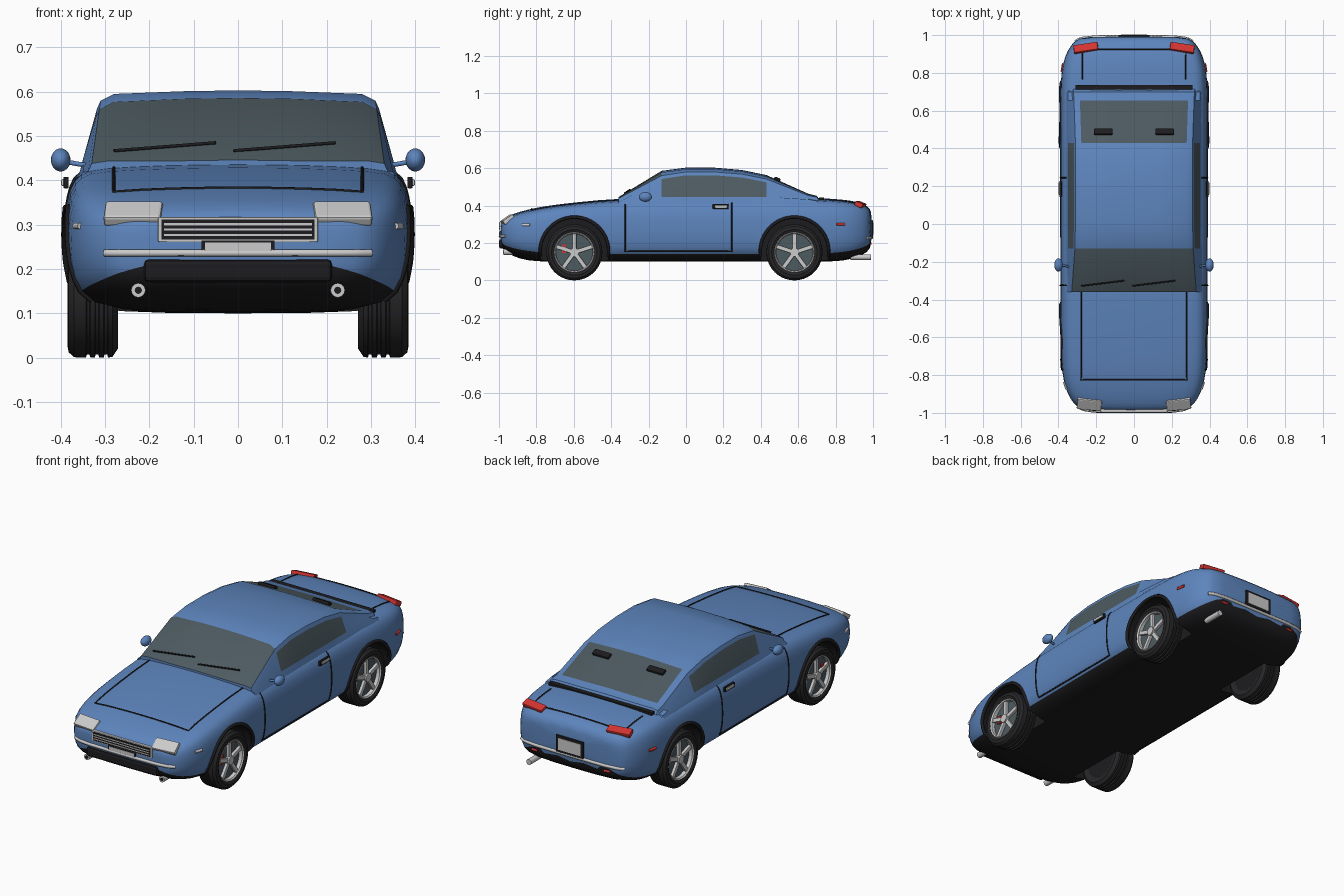
import bpy, bmesh, math
from mathutils import Vector, Euler
from mathutils.bvhtree import BVHTree

if "Cube" in bpy.data.objects:
    bpy.data.objects.remove(bpy.data.objects["Cube"])


def material(name, r, g, b):
    m = bpy.data.materials.new(name)
    m.use_nodes = True
    m.diffuse_color = (r, g, b, 1)
    m.node_tree.nodes["Principled BSDF"].inputs["Base Color"].default_value = (r, g, b, 1)
    return m


blue = material("blue paint", .11, .235, .51)
black = material("black trim", .012, .012, .014)
rubber = material("tyre rubber", .02, .02, .022)
glass = material("slate glass", .075, .105, .12)
silver = material("silver", .6, .6, .6)
red = material("red lens", .65, .035, .03)
SIDES = ((1, "left"), (-1, "right"))


def finish(obj, angle=35):
    bpy.ops.object.select_all(action='DESELECT')
    obj.select_set(True)
    bpy.context.view_layer.objects.active = obj
    bpy.ops.object.shade_smooth_by_angle(angle=math.radians(angle))
    return obj


def mesh_object(name, verts, faces, mats, slots=None):
    me = bpy.data.meshes.new(name)
    me.from_pydata(verts, [], faces)
    for m in mats:
        me.materials.append(m)
    if slots:
        me.polygons.foreach_set("material_index", slots)
    bm = bmesh.new()
    bm.from_mesh(me)
    bmesh.ops.recalc_face_normals(bm, faces=bm.faces)
    bm.to_mesh(me)
    bm.free()
    obj = bpy.data.objects.new(name, me)
    bpy.context.collection.objects.link(obj)
    return obj


def loft(name, sections, mats, rule):
    """Skin mirrored half sections (y, [(x, z), ...]); rule(segment, row) picks the slot."""
    verts, faces, slots = [], [], []
    for y, half in sections:
        ring = half + [(-x, z) for x, z in reversed(half[1:-1])]
        verts += [(x, y, z) for x, z in ring]
    n = len(ring)
    for j in range(len(sections) - 1):
        for k in range(n):
            l = (k + 1) % n
            faces.append((j * n + k, j * n + l, (j + 1) * n + l, (j + 1) * n + k))
            slots.append(rule(j, min(k, n - 1 - k)))
    faces += [tuple(range(n)), tuple(range(len(verts) - n, len(verts)))]
    return mesh_object(name, verts, faces, mats, slots + [0, 0])


def lathe(name, profile, loc, side, mat, steps=40):
    """Turn an (x, radius) profile about the axle."""
    verts, faces, n = [], [], len(profile)
    for i in range(steps):
        a = i * math.tau / steps
        verts += [(loc[0] + side * x, loc[1] + r * math.cos(a), loc[2] + r * math.sin(a)) for x, r in profile]
    for i in range(steps):
        o, p = i * n, (i + 1) % steps * n
        faces += [(o + k, o + k + 1, p + k + 1, p + k) for k in range(n - 1)]
    return finish(mesh_object(name, verts, faces, [mat]))


def box(name, size, loc, mat, rot=(0, 0, 0), bevel=0):
    bpy.ops.mesh.primitive_cube_add(size=1, location=loc, rotation=rot)
    obj = bpy.context.object
    obj.name, obj.scale = name, size
    bpy.ops.object.transform_apply(location=False, rotation=False, scale=True)
    obj.data.materials.append(mat)
    if bevel:
        mod = obj.modifiers.new("Bevel", 'BEVEL')
        mod.width, mod.segments = bevel, 2
    return obj


def cylinder(name, radius, depth, loc, mat, axis='X'):
    rot = (0, math.pi / 2, 0) if axis == 'X' else (math.pi / 2, 0, 0)
    bpy.ops.mesh.primitive_cylinder_add(vertices=32, radius=radius, depth=depth, location=loc, rotation=rot)
    obj = bpy.context.object
    obj.name = name
    obj.data.materials.append(mat)
    return finish(obj)


def tube(name, pts, radius, mat):
    cu = bpy.data.curves.new(name, 'CURVE')
    cu.dimensions, cu.bevel_depth, cu.bevel_resolution, cu.use_fill_caps = '3D', radius, 1, True
    sp = cu.splines.new('POLY')
    sp.points.add(len(pts) - 1)
    for q, p in zip(sp.points, pts):
        q.co = (*p, 1)
    cu.materials.append(mat)
    obj = bpy.data.objects.new(name, cu)
    bpy.context.collection.objects.link(obj)
    bpy.ops.object.select_all(action='DESELECT')
    obj.select_set(True)
    bpy.context.view_layer.objects.active = obj
    bpy.ops.object.convert(target='MESH')


# Body shell: y, half width, floor, sill, top
STATIONS = [(-.995, .25, .185, .2, .305), (-.97, .3, .16, .185, .328), (-.93, .338, .13, .17, .348),
            (-.85, .372, .105, .155, .372), (-.75, .384, .1, .14, .392), (-.6, .391, .1, .13, .41),
            (-.35, .391, .1, .13, .435), (.1, .391, .1, .13, .44), (.6, .392, .1, .13, .438),
            (.75, .39, .1, .135, .432), (.85, .378, .105, .145, .425), (.92, .353, .125, .16, .413),
            (.97, .315, .15, .18, .393), (.995, .28, .185, .2, .365)]


def body_half(w, floor, sill, top):
    h = top - sill
    return [(0, floor), (.78 * w, floor), (.95 * w, sill), (w, sill + .3 * h), (w, sill + .6 * h),
            (.975 * w, sill + .83 * h), (.91 * w, top - .013), (.8 * w, top - .002), (.4 * w, top + .005), (0, top + .007)]


body = loft("body", [(s[0], body_half(*s[1:])) for s in STATIONS], [blue, black], lambda j, k: int(k < 2))
body.modifiers.new("Smooth", 'SUBSURF').levels = 1


def bake(obj):
    graph = bpy.context.evaluated_depsgraph_get()
    me = bpy.data.meshes.new_from_object(obj.evaluated_get(graph))
    obj.modifiers.clear()
    obj.data = me


bake(body)
skin = BVHTree.FromPolygons([v.co.copy() for v in body.data.vertices], [tuple(p.vertices) for p in body.data.polygons])

# Wheel wells
AXLES = (("front", -.597), ("rear", .58))
cutters = []
for end, y in AXLES:
    for s, side in SIDES:
        c = cylinder("well_cutter", .184, .3, (s * .39, y, .155), blue)
        c.data.materials.append(black)
        for p in c.data.polygons:
            p.material_index = 1
        mod = body.modifiers.new("Well", 'BOOLEAN')
        mod.operation, mod.solver, mod.object = 'DIFFERENCE', 'EXACT', c
        cutters.append(c)
bake(body)
for c in cutters:
    bpy.data.objects.remove(c)
finish(body, 40)


def seam(name, pts, direction, radius, mat, step=.02):
    """Lay a thin line on the body skin, cast along a direction."""
    d, path = Vector(direction), []
    pts = [Vector(p) for p in pts]
    for a, b in zip(pts, pts[1:]):
        n = max(1, int((b - a).length / step))
        path += [a.lerp(b, i / n) for i in range(n)]
    hits = [skin.ray_cast(p - 2 * d, d)[0] for p in path + pts[-1:]]
    tube(name, [h for h in hits if h], radius, mat)


# Cabin: y, roof edge height, roof centre height, roof edge half width
ROOF = [(-.36, .438, .446, .33), (-.13, .56, .586, .313), (0, .58, .603, .31), (.15, .58, .603, .31),
        (.3, .568, .59, .31), (.43, .542, .563, .31), (.655, .453, .463, .318), (.7, .445, .452, .32), (.715, .425, .43, .32)]


def cabin_half(edge, top, w):
    belt = min(.447, edge - .02)
    return [(0, .4), (.362, .4), (.35, belt), (w + .008, max(belt + .001, edge - .018)), (w, edge),
            (.9 * w, edge + .65 * (top - edge)), (.4 * w, top - .002), (0, top)]


def cabin_slot(j, k):
    windscreen = j == 0 and k > 3
    side_window = 0 < j < 5 and k == 2
    rear_window = j == 5 and k > 4
    return int(windscreen or side_window or rear_window)


finish(loft("cabin", [(r[0], cabin_half(*r[1:])) for r in ROOF], [blue, glass], cabin_slot), 25)
box("rear_window_gap", (.62, .026, .014), (0, .724, .436), black)

# Panel seams
DOWN, BACK, FORE = (0, 0, -1), (0, 1, 0), (0, -1, 0)
seam("hood_seam", [(-.28, -.33, 0), (-.28, -.825, 0), (.28, -.825, 0), (.28, -.33, 0)], DOWN, .004, black)
seam("boot_seam", [(-.275, .765, 0), (-.275, .925, 0), (.275, .925, 0), (.275, .765, 0)], DOWN, .004, black)
for s, side in SIDES:
    seam(side + "_door_seam", [(0, -.325, .425), (0, -.325, .155), (0, .245, .155), (0, .245, .425)], (-s, 0, 0), .004, black)
seam("front_bumper_strip", [(-.3, 0, .236), (.3, 0, .236)], BACK, .009, silver)
seam("rear_bumper_strip", [(-.31, 0, .228), (.31, 0, .228)], FORE, .009, silver)

# Front end
box("grille_frame", (.36, .02, .057), (0, -.985, .289), silver, bevel=.003)
box("grille_mesh", (.345, .02, .045), (0, -.988, .289), black)
for z in (.277, .289, .301):
    box("grille_bar", (.335, .01, .005), (0, -.995, z), silver)
box("front_plate_frame", (.165, .02, .032), (0, -.987, .248), black)
box("front_plate", (.15, .01, .022), (0, -.994, .249), silver)
box("front_lower_bar", (.27, .02, .01), (0, -.987, .234), black)
box("front_bumper", (.425, .06, .052), (0, -.97, .196), black, bevel=.012)

# Rear end
box("rear_plate_frame", (.165, .02, .09), (0, .99, .277), black, bevel=.003)
box("rear_plate", (.135, .01, .064), (0, .997, .277), silver)
cylinder("exhaust_pipe", .015, .11, (.25, .935, .124), silver, 'Y')

# Lamps, mirrors, handles and wipers
for s, side in SIDES:
    box(side + "_headlight", (.13, .066, .026), (s * .236, -.953, .325), silver, (.6, 0, s * .1), .006)
    box(side + "_taillight", (.13, .045, .026), (s * .255, .932, .405), red, (-.4, 0, -s * .15), .006)
    cylinder(side + "_fog_ring", .016, .05, (s * .225, -.95, .152), silver, 'Y')
    cylinder(side + "_fog_lens", .008, .05, (s * .225, -.953, .152), black, 'Y')
    seam(side + "_front_marker", [(0, -.875, .297), (0, -.835, .297)], (-s, 0, 0), .008, silver)
    seam(side + "_rear_marker", [(0, .805, .3), (0, .85, .3)], (-s, 0, 0), .008, red)
    seam(side + "_rear_reflector", [(s * .2, 0, .198), (s * .235, 0, .198)], FORE, .007, red)
    box(side + "_handle_recess", (.012, .085, .026), (s * .388, .185, .395), black, bevel=.003)
    box(side + "_door_handle", (.014, .066, .015), (s * .392, .187, .395), silver, bevel=.003)
    bpy.ops.mesh.primitive_uv_sphere_add(segments=24, ring_count=14, radius=1, location=(s * .4, -.217, .446))
    mirror = bpy.context.object
    mirror.name, mirror.scale = side + "_mirror", (.022, .035, .026)
    mirror.data.materials.append(blue)
    finish(mirror)
    tube(side + "_mirror_stalk", [(s * .32, -.23, .43), (s * .39, -.217, .442)], .006, blue)
    box(side + "_rear_window_vent", (.1, .035, .018), (s * .163, .488, .541), black, (-.42, 0, 0), .007)
for x in (-.28, -.01):
    tube("wiper", [(x, -.328, .467), (x + .23, -.3, .485)], .004, black)

# Wheels and arch lips
TYRE = [(-.05, .1), (-.057, .13), (-.045, .148)]
for g in (-.03, -.01, .01):
    TYRE += [(g - .005, .15), (g - .003, .143), (g + .003, .143), (g + .005, .15)]
TYRE += [(.042, .149), (.054, .138), (.057, .122), (.05, .108), (.02, .106)]
for end, y in AXLES:
    for s, side in SIDES:
        tag = end + "_" + side
        hub = Vector((s * .328, y, .15))
        out = Vector((s, 0, 0))
        lathe(tag + "_tyre", TYRE, hub, s, rubber)
        lathe(tag + "_rim", [(.022, .107), (.048, .109), (.052, .105), (.047, .099), (.022, .098)], hub, s, silver)
        cylinder(tag + "_brake_drum", .108, .055, hub - .018 * out, black)
        cylinder(tag + "_wheel_disc", .106, .02, hub + .018 * out, glass)
        cylinder(tag + "_hub_cap", .023, .03, hub + .036 * out, silver)
        for i in range(5):
            turn = Euler((i * math.tau / 5, 0, 0))
            arm = Vector((0, 0, .06))
            arm.rotate(turn)
            box(tag + "_spoke", (.016, .022, .085), hub + .036 * out + arm, silver, turn, .003)
        if end == "front":
            box(tag + "_caliper", (.012, .02, .045), hub + .03 * out + Vector((0, -.055, .02)), red)
        arc = [math.radians(a) for a in range(-8, 189, 7)]
        seam(tag + "_arch_lip", [(0, y + .183 * math.cos(a), .155 + .183 * math.sin(a)) for a in arc], (-s, 0, 0), .009, black, 1)
